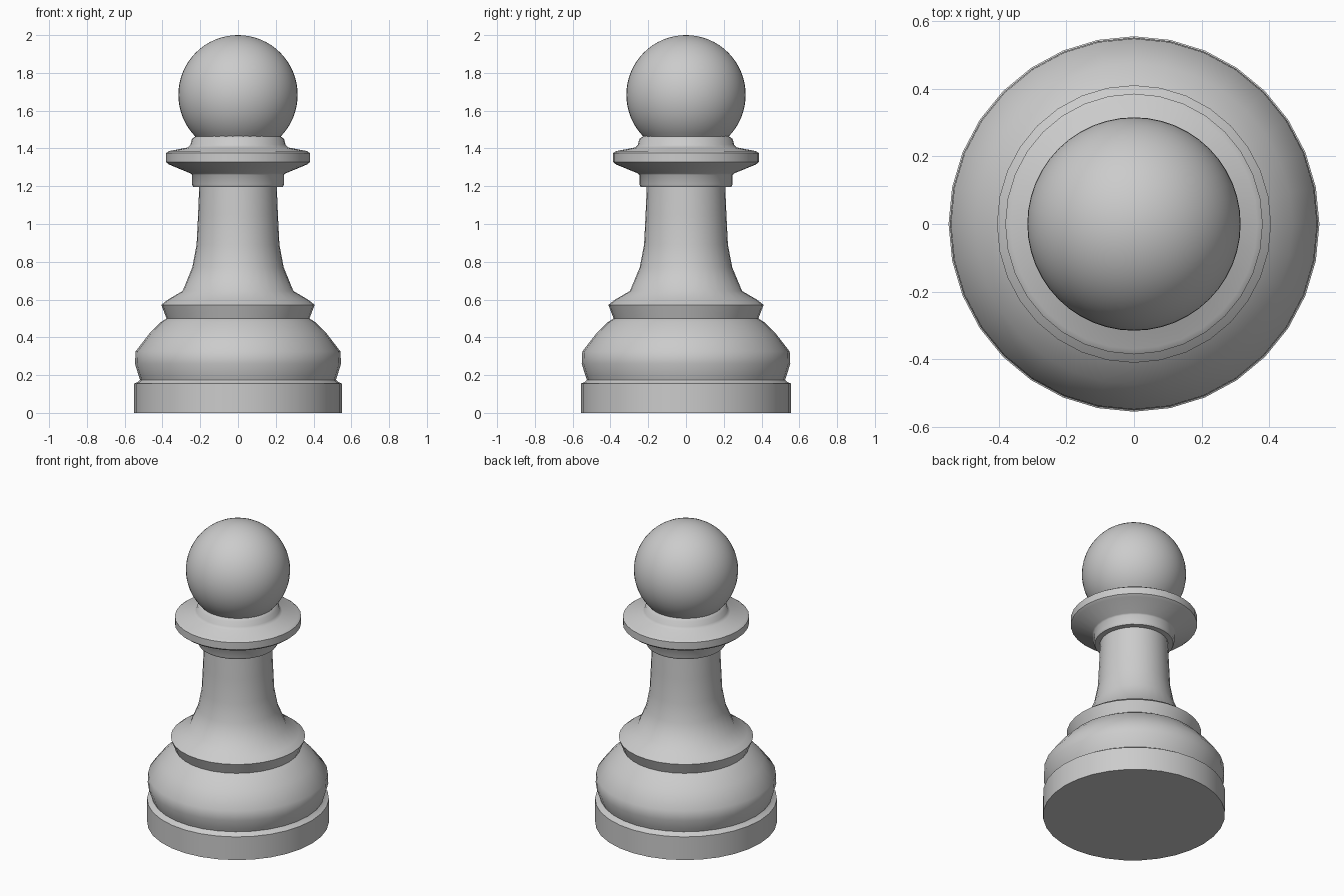
import bpy, bmesh, math

if "Cube" in bpy.data.objects:
    bpy.data.objects.remove(bpy.data.objects["Cube"])

SIDES = 32


def finish(obj, angle):
    bpy.ops.object.select_all(action='DESELECT')
    obj.select_set(True)
    bpy.context.view_layer.objects.active = obj
    bpy.ops.object.shade_smooth_by_angle(angle=math.radians(angle))


def lathe(name, profile, angle=50):
    """Turn (radius, height) points around the z axis."""
    bm = bmesh.new()
    verts = [bm.verts.new((r, 0, z)) for r, z in profile]
    edges = [bm.edges.new(p) for p in zip(verts, verts[1:])]
    bmesh.ops.spin(bm, geom=verts + edges, cent=(0, 0, 0), axis=(0, 0, 1),
                   angle=math.tau, steps=SIDES, use_duplicate=False)
    bmesh.ops.remove_doubles(bm, verts=bm.verts, dist=1e-4)
    # the turned parts are very slightly narrower in x
    bmesh.ops.scale(bm, vec=(0.988, 1, 1), verts=bm.verts)
    bmesh.ops.recalc_face_normals(bm, faces=bm.faces)
    mesh = bpy.data.meshes.new(name)
    bm.to_mesh(mesh)
    bm.free()
    obj = bpy.data.objects.new(name, mesh)
    bpy.context.collection.objects.link(obj)
    finish(obj, angle)
    return obj


# flat foot disc with the groove above it
lathe("foot", [(0, 0), (0.556, 0), (0.556, 0.06), (0.556, 0.155),
               (0.535, 0.165), (0.525, 0.175)])

# rounded bulge and the flared rim on top of it
lathe("base_bulge", [(0.525, 0.175), (0.532, 0.195), (0.552, 0.26),
                     (0.549, 0.325), (0.475, 0.42), (0.415, 0.48),
                     (0.383, 0.50), (0.411, 0.572)])

# tapering stem
lathe("stem", [(0.411, 0.572), (0.375, 0.60), (0.297, 0.645), (0.245, 0.77),
               (0.222, 0.89), (0.214, 1.05), (0.208, 1.195)])

# neck ring, wide collar and head seat
lathe("collar", [(0.208, 1.195), (0.24, 1.197), (0.247, 1.21),
                 (0.247, 1.26), (0.255, 1.268), (0.37, 1.315),
                 (0.386, 1.328), (0.386, 1.375), (0.37, 1.386),
                 (0.27, 1.405), (0.255, 1.42), (0.247, 1.45), (0.226, 1.466)])

# ball head
bpy.ops.mesh.primitive_uv_sphere_add(segments=48, ring_count=32, radius=0.316,
                                     location=(0, 0, 1.684))
head = bpy.context.object
head.name = "head"
# remove the hidden part of the ball inside the collar
bm = bmesh.new()
bm.from_mesh(head.data)
bmesh.ops.bisect_plane(bm, geom=bm.verts[:] + bm.edges[:] + bm.faces[:],
                       plane_co=(0, 0, -0.222), plane_no=(0, 0, -1),
                       clear_outer=True)
bm.to_mesh(head.data)
bm.free()
finish(head, 50)
